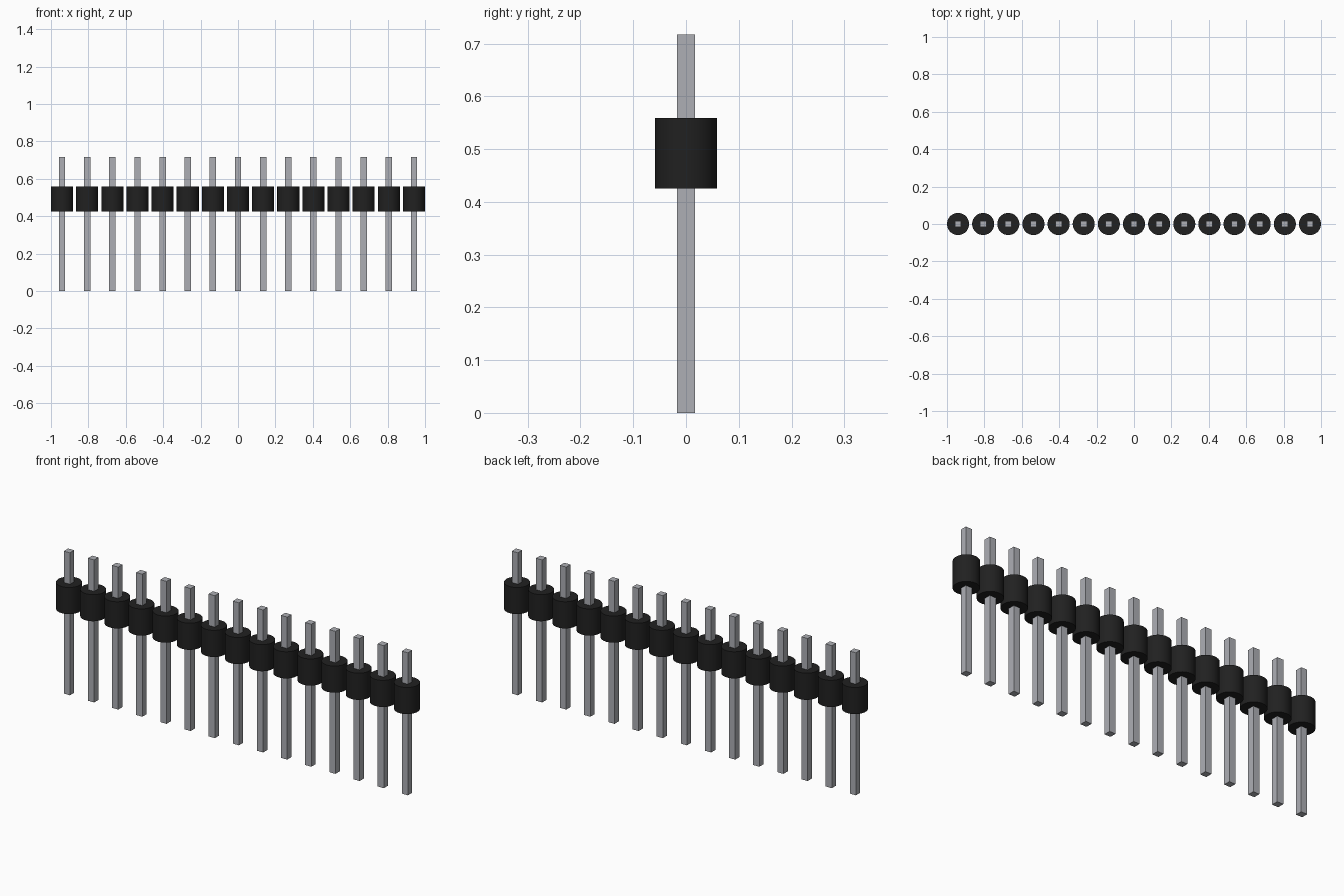
import bpy
import math

PIN_COUNT = 15
PITCH = 0.1344
PIN_WIDTH = 0.034
PIN_HEIGHT = 0.717
COLLAR_RADIUS = 0.059
COLLAR_BOTTOM, COLLAR_TOP = 0.425, 0.559

cube = bpy.data.objects.get("Cube")
if cube:
    bpy.data.objects.remove(cube, do_unlink=True)


def make_material(name, color):
    mat = bpy.data.materials.new(name)
    mat.use_nodes = True
    mat.diffuse_color = color
    mat.node_tree.nodes["Principled BSDF"].inputs["Base Color"].default_value = color
    return mat


metal = make_material("grey metal", (0.42, 0.43, 0.46, 1))
plastic = make_material("black plastic", (0.015, 0.015, 0.015, 1))


def finish(name, mat):
    obj = bpy.context.object
    obj.name = name
    obj.data.materials.append(mat)
    return obj


for i in range(PIN_COUNT):
    x = (i - (PIN_COUNT - 1) / 2) * PITCH

    # Square metal pin
    bpy.ops.mesh.primitive_cube_add(size=1, location=(x, 0, PIN_HEIGHT / 2))
    pin = finish(f"pin_{i + 1}", metal)
    pin.scale = (PIN_WIDTH, PIN_WIDTH, PIN_HEIGHT)
    bpy.ops.object.transform_apply(location=False, rotation=False, scale=True)

    # Round plastic collar
    bpy.ops.mesh.primitive_cylinder_add(
        vertices=48, radius=COLLAR_RADIUS, depth=COLLAR_TOP - COLLAR_BOTTOM,
        location=(x, 0, (COLLAR_TOP + COLLAR_BOTTOM) / 2))
    finish(f"collar_{i + 1}", plastic)
    bpy.ops.object.shade_smooth_by_angle(angle=math.radians(30))
